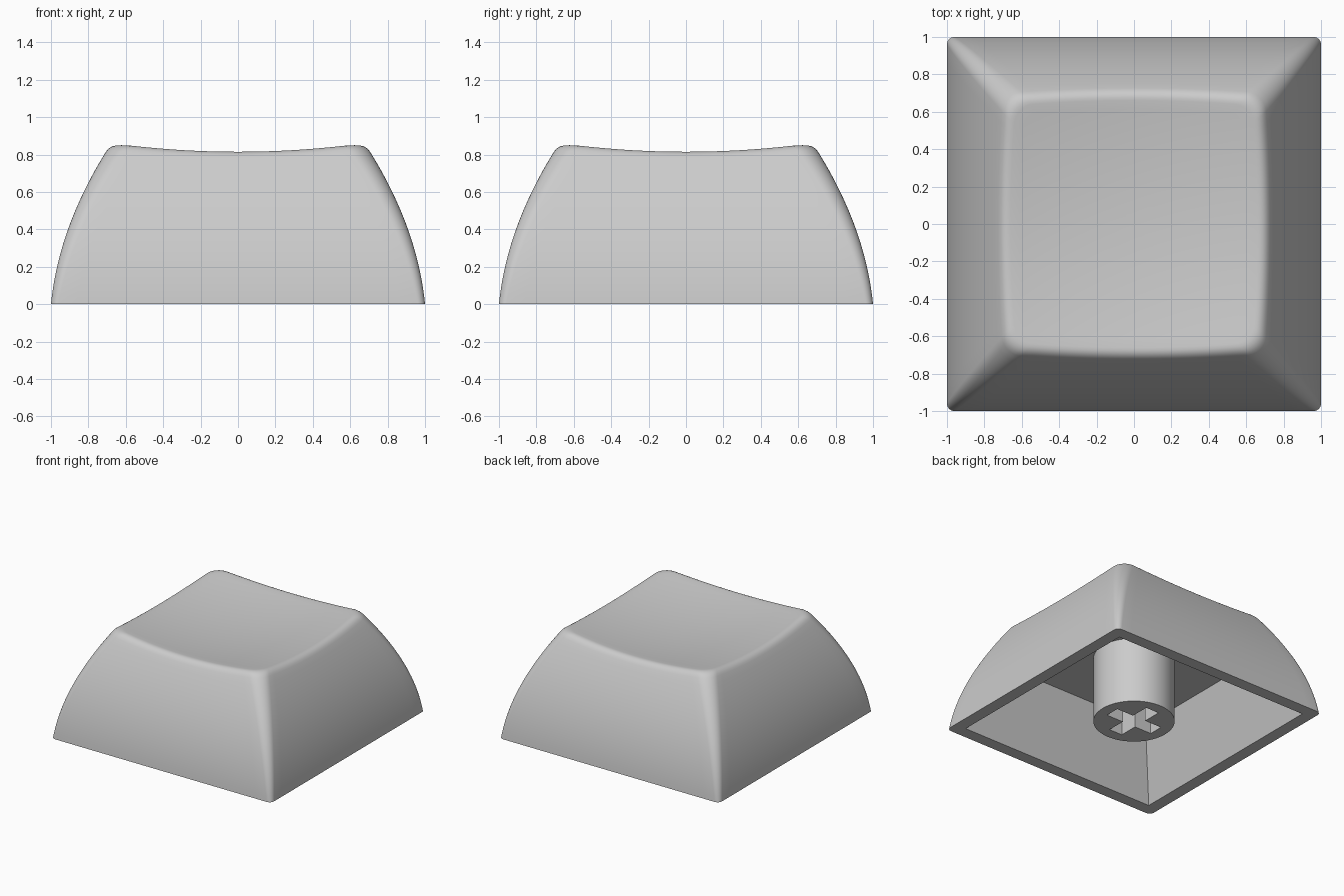
import bpy, bmesh, math
from mathutils import Vector

cube = bpy.data.objects.get("Cube")
if cube:
    bpy.data.objects.remove(cube, do_unlink=True)

plastic = bpy.data.materials.new("grey plastic")
plastic.use_nodes = True
GREY = (0.6, 0.6, 0.6, 1)
plastic.diffuse_color = GREY
plastic.node_tree.nodes["Principled BSDF"].inputs["Base Color"].default_value = GREY

ARC, SIDE, WALL, FILLET, DISH = 8, 20, 20, 5, 14
INNER_BASE, INNER_TOP, CEILING = 0.9, 0.71, 0.545


def half_width(z):
    return 1 - 0.1 * z - 0.32 * z * z


def corner_radius(z):
    return 0.04 + 0.08 * z


def dish(x, y):
    return 0.766 + 0.11 * (x * x + y * y)


def perimeter():
    """Rounded square as pairs: position of the arc centre, outward direction."""
    pairs = []
    for quarter in range(4):
        turn = math.pi / 2 * quarter
        c, s = round(math.cos(turn)), round(math.sin(turn))
        local = []
        for i in range(ARC + 1):
            a = math.pi / 2 * i / ARC
            local.append(((1, 1), (math.cos(a), math.sin(a))))
        for i in range(1, SIDE):
            local.append(((1 - 2 * i / SIDE, 1), (0, 1)))
        for pair in local:
            pairs.append([Vector((x * c - y * s, x * s + y * c)) for x, y in pair])
    return pairs


def place(pair, half, radius, z):
    p = pair[0] * (half - radius) + pair[1] * radius
    return Vector((p.x, p.y, z))


def outer(pair, z):
    return place(pair, half_width(z), corner_radius(z), z)


def column(pair):
    """Points from the inner ceiling, around the bottom lip, to the dish centre."""
    pts = [place(pair, INNER_TOP, 0, CEILING), place(pair, INNER_BASE, 0, 0)]
    # find where the side meets the dish
    z = 0.85
    for _ in range(12):
        rim = outer(pair, z)
        z = dish(rim.x, rim.y)
    rim = outer(pair, z)
    pts += [outer(pair, (z - 0.04) * i / WALL) for i in range(WALL + 1)]
    # rounded rim
    start, inset = pts[-1], 0.94
    end = Vector((rim.x * inset, rim.y * inset, dish(rim.x * inset, rim.y * inset)))
    for i in range(1, FILLET + 1):
        t = i / FILLET
        pts.append(start * (1 - t) ** 2 + rim * 2 * t * (1 - t) + end * t * t)
    # dished top
    for i in range(1, DISH):
        k = inset * (1 - i / DISH)
        pts.append(Vector((rim.x * k, rim.y * k, dish(rim.x * k, rim.y * k))))
    return pts


def finish(obj, angle):
    bpy.ops.object.select_all(action="DESELECT")
    obj.select_set(True)
    bpy.context.view_layer.objects.active = obj
    if obj.type == "CURVE":
        bpy.ops.object.convert(target="MESH")
        obj = bpy.context.view_layer.objects.active
    obj.data.materials.clear()
    obj.data.materials.append(plastic)
    bpy.ops.object.shade_smooth_by_angle(angle=math.radians(angle))


# Hollow cap shell
bm = bmesh.new()
columns = [[bm.verts.new(p) for p in column(pair)] for pair in perimeter()]
for i, a in enumerate(columns):
    b = columns[(i + 1) % len(columns)]
    for j in range(len(a) - 1):
        bm.faces.new((a[j], b[j], b[j + 1], a[j + 1]))
centre = bm.verts.new((0, 0, dish(0, 0)))
for i, a in enumerate(columns):
    bm.faces.new((a[-1], columns[(i + 1) % len(columns)][-1], centre))
bm.faces.new([a[0] for a in reversed(columns)])
bmesh.ops.remove_doubles(bm, verts=bm.verts[:], dist=0.0005)
bmesh.ops.recalc_face_normals(bm, faces=bm.faces[:])
mesh = bpy.data.meshes.new("cap_shell")
bm.to_mesh(mesh)
bm.free()
shell = bpy.data.objects.new("cap_shell", mesh)
bpy.context.collection.objects.link(shell)
finish(shell, 40)

# Round stem with a cross-shaped socket
STEM, ARM, SLOT, SEGMENTS = 0.306, 0.215, 0.06, 64
circle = [(STEM * math.cos(math.tau * i / SEGMENTS), STEM * math.sin(math.tau * i / SEGMENTS))
          for i in range(SEGMENTS)]
cross = []
for c, s in ((1, 0), (0, 1), (-1, 0), (0, -1)):
    for x, y in ((ARM, -SLOT), (ARM, SLOT), (SLOT, SLOT)):
        cross.append((x * c - y * s, x * s + y * c))
curve = bpy.data.curves.new("stem", "CURVE")
curve.dimensions = "2D"
curve.fill_mode = "BOTH"
curve.extrude = (CEILING + 0.01) / 2
for outline in (circle, cross):
    spline = curve.splines.new("POLY")
    spline.points.add(len(outline) - 1)
    spline.use_cyclic_u = True
    for point, (x, y) in zip(spline.points, outline):
        point.co = (x, y, 0, 1)
stem = bpy.data.objects.new("stem", curve)
stem.location.z = curve.extrude
bpy.context.collection.objects.link(stem)
finish(stem, 30)
